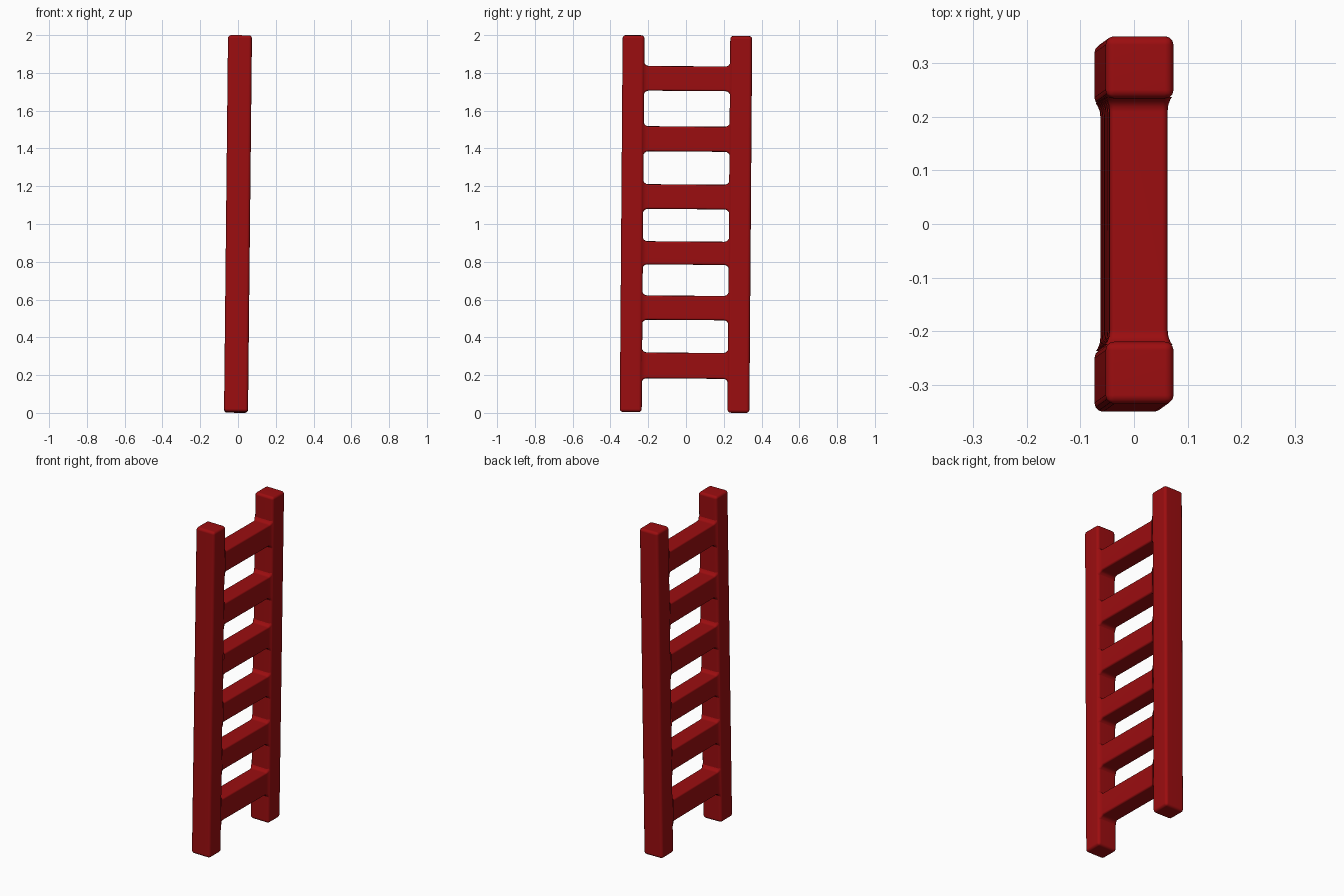
import bpy, bmesh, math
from mathutils import Matrix

cube = bpy.data.objects.get("Cube")
if cube:
    bpy.data.objects.remove(cube, do_unlink=True)

red = bpy.data.materials.new("dark red paint")
red.use_nodes = True
colour = (0.33, 0.004, 0.005, 1)
red.diffuse_color = colour
red.node_tree.nodes["Principled BSDF"].inputs["Base Color"].default_value = colour

# The whole ladder leans slightly to +x and +y
LEAN = (Matrix.Translation((0, 0, 1.0))
        @ Matrix.Rotation(0.0105, 4, "Y") @ Matrix.Rotation(-0.0075, 4, "X"))


def finish(name, bm, bevel):
    """Round the square edges and turn the mesh into a smooth-shaded object."""
    bmesh.ops.recalc_face_normals(bm, faces=bm.faces)
    square = [e for e in bm.edges if e.calc_face_angle(0) > 1.0]
    bmesh.ops.bevel(bm, geom=square, offset=bevel, segments=3,
                    profile=0.5, affect="EDGES")
    mesh = bpy.data.meshes.new(name)
    bm.to_mesh(mesh)
    bm.free()
    mesh.materials.append(red)
    obj = bpy.data.objects.new(name, mesh)
    bpy.context.collection.objects.link(obj)
    obj.matrix_world = LEAN
    bpy.ops.object.select_all(action="DESELECT")
    obj.select_set(True)
    bpy.context.view_layer.objects.active = obj
    bpy.ops.object.shade_smooth_by_angle(angle=math.radians(40))
    normals = obj.modifiers.new("even normals", "WEIGHTED_NORMAL")
    normals.keep_sharp = True


def post(name, side):
    bm = bmesh.new()
    bmesh.ops.create_cube(bm, size=1)
    bmesh.ops.scale(bm, vec=(0.127, 0.116, 1.994), verts=bm.verts)
    bmesh.ops.translate(bm, vec=(0, side * 0.285, 0), verts=bm.verts)
    finish(name, bm, 0.016)


# Rung outline: distance from the middle and extra size of the flared end
FLARE = [(0.203, 0), (0.213, 0.002), (0.221, 0.007), (0.227, 0.016), (0.231, 0.024)]


def rung(name, z, half_height):
    bm = bmesh.new()
    stations = [(-y, f) for y, f in reversed(FLARE)] + FLARE
    rings = []
    for y, flare in stations:
        hx, hz = 0.054 + flare * 0.35, half_height + flare
        rings.append([bm.verts.new((sx * hx, y, z + sz * hz))
                      for sx, sz in ((-1, -1), (1, -1), (1, 1), (-1, 1))])
    for a, b in zip(rings, rings[1:]):
        for i in range(4):
            j = (i + 1) % 4
            bm.faces.new((a[i], a[j], b[j], b[i]))
    finish(name, bm, 0.01)


# Two uprights
post("front_post", -1)
post("back_post", 1)

# Six rungs, the lowest a little taller
heights = [0.25, 0.556, 0.846, 1.144, 1.45, 1.77]
halves = [0.068, 0.064, 0.061, 0.065, 0.066, 0.065]
for n, (z, half) in enumerate(zip(heights, halves), 1):
    rung(f"rung_{n}", z - 1.0, half)
